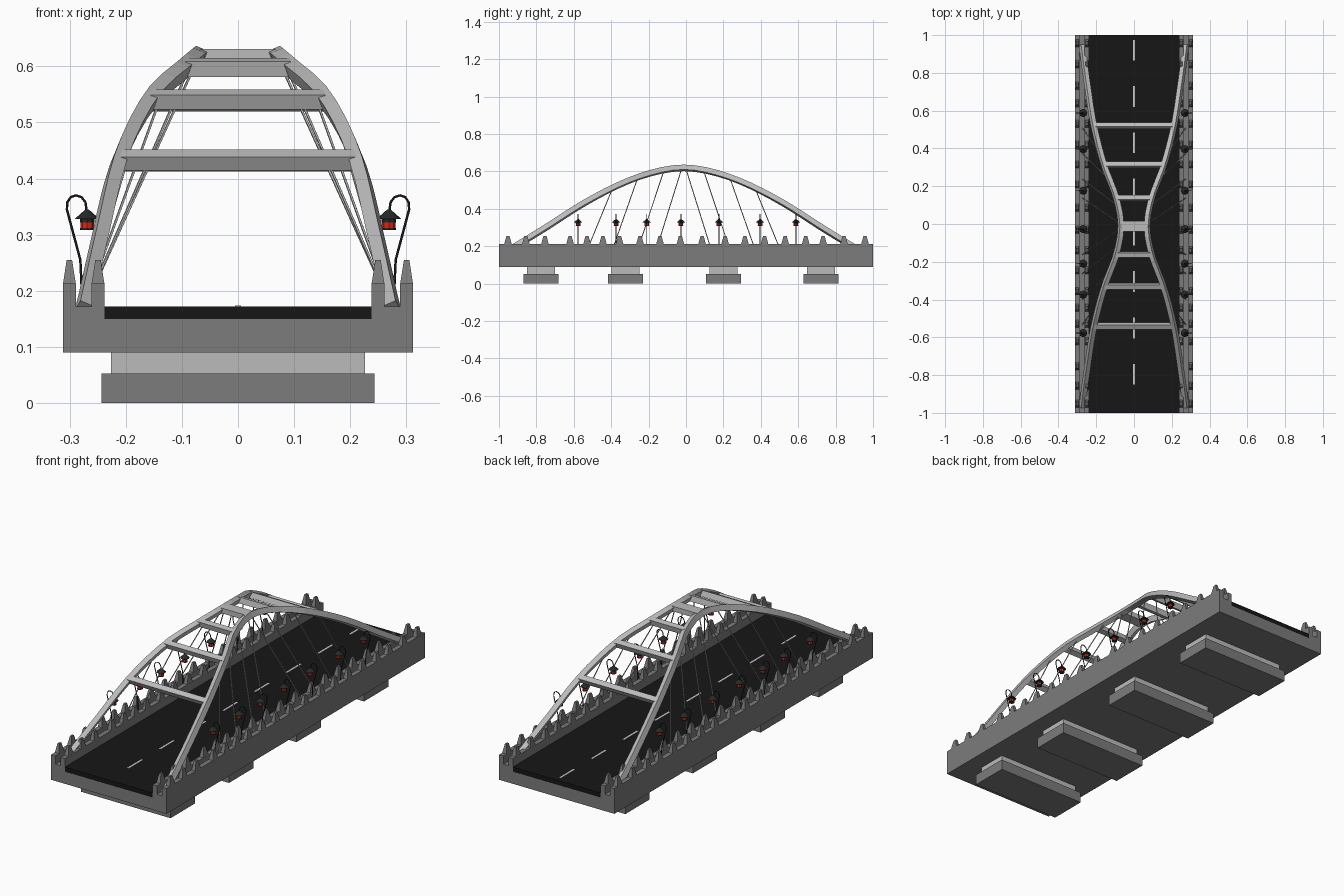
import bpy, bmesh, math
from mathutils import Vector, Matrix

if "Cube" in bpy.data.objects:
    bpy.data.objects.remove(bpy.data.objects["Cube"])


def material(name, color):
    m = bpy.data.materials.new(name)
    m.diffuse_color = color
    m.use_nodes = True
    m.node_tree.nodes["Principled BSDF"].inputs["Base Color"].default_value = m.diffuse_color
    return m


BLACK = material("asphalt", (0.008, 0.008, 0.008, 1))
WHITE = material("paint", (0.8, 0.8, 0.8, 1))
IRON = material("dark_iron", (0.02, 0.022, 0.022, 1))
RED = material("red_glass", (0.7, 0.02, 0.01, 1))
LIGHT = material("light_steel", (0.5, 0.5, 0.5, 1))
STONE = material("stone", (0.2, 0.2, 0.2, 1))


def finish(name, bm, mat=None):
    bmesh.ops.recalc_face_normals(bm, faces=bm.faces)
    me = bpy.data.meshes.new(name)
    bm.to_mesh(me)
    bm.free()
    ob = bpy.data.objects.new(name, me)
    bpy.context.collection.objects.link(ob)
    if mat:
        me.materials.append(mat)
    return ob


def box(bm, x0, x1, y0, y1, z0, z1, taper=1.0, rot=0.0):
    """Box by limits, optional top taper and tilt around x."""
    c = Vector(((x0 + x1) / 2, (y0 + y1) / 2, (z0 + z1) / 2))
    size = (x1 - x0, y1 - y0, z1 - z0)
    vs = bmesh.ops.create_cube(bm, size=1)["verts"]
    for v in vs:
        k = taper if v.co.z > 0 else 1
        p = Vector((v.co.x * size[0] * k, v.co.y * size[1] * k, v.co.z * size[2]))
        v.co = Matrix.Rotation(rot, 3, "X") @ p + c


def tube(bm, pts, r, sides=6):
    """Round bar along a path of points."""
    rings = []
    for i, p in enumerate(pts):
        t = (pts[min(i + 1, len(pts) - 1)] - pts[max(i - 1, 0)]).normalized()
        a = t.cross(Vector((0.1, 1, 0.05))).normalized()
        b = t.cross(a)
        rings.append([bm.verts.new(p + r * (a * math.cos(k * math.tau / sides) + b * math.sin(k * math.tau / sides)))
                      for k in range(sides)])
    skin(bm, rings)


def skin(bm, rings):
    n = len(rings[0])
    for r0, r1 in zip(rings, rings[1:]):
        for k in range(n):
            bm.faces.new((r0[k], r0[(k + 1) % n], r1[(k + 1) % n], r1[k]))
    bm.faces.new(rings[0])
    bm.faces.new(rings[-1])


# Deck: U-channel profile along both edges, extruded lengthways
half = [(0.312, 0.09), (0.312, 0.213), (0.289, 0.213), (0.289, 0.172),
        (0.261, 0.172), (0.261, 0.213), (0.238, 0.213), (0.238, 0.15)]
profile = half + [(-x, z) for x, z in reversed(half)]
bm = bmesh.new()
skin(bm, [[bm.verts.new((x, y, z)) for x, z in profile] for y in (-1, 1)])
finish("deck", bm, STONE)

# Road surface and centre dashes
bm = bmesh.new()
box(bm, -0.238, 0.238, -1, 1, 0.149, 0.172)
finish("road", bm, BLACK)
bm = bmesh.new()
for i in range(8):
    y = 0.92 - 0.245 * i
    box(bm, -0.005, 0.005, y - 0.055, y + 0.055, 0.17, 0.1735)
finish("lane_dashes", bm, WHITE)

# Tapered posts on the inner and outer parapets
bm = bmesh.new()
for y in (-0.952, -0.856, -0.754, -0.62, -0.529, -0.444, -0.355, -0.246, -0.139, -0.03,
          0.086, 0.209, 0.315, 0.42, 0.53, 0.64, 0.733, 0.845, 0.957):
    for s in (-1, 1):
        for x in (0.2495, 0.3005):
            box(bm, s * x - 0.0115, s * x + 0.0115, y - 0.02, y + 0.02, 0.212, 0.255, 0.42)
finish("parapet_posts", bm, STONE)

# Stepped piers
caps, feet = bmesh.new(), bmesh.new()
for y in (-0.775, -0.323, 0.2, 0.722):
    box(caps, -0.226, 0.226, y - 0.075, y + 0.075, 0.053, 0.091)
    box(feet, -0.243, 0.243, y - 0.094, y + 0.094, 0, 0.053)
finish("pier_caps", caps, LIGHT)
finish("pier_footings", feet, STONE)

# Arch centre line: distance from crown, x, z
CY = -0.012
KEYS = [(0, 0.069, 0.619), (0.15, 0.094, 0.598), (0.32, 0.157, 0.54), (0.53, 0.212, 0.432),
        (0.75, 0.247, 0.292), (0.955, 0.275, 0.167)]
full = [(-d, x, z) for d, x, z in reversed(KEYS[1:])] + KEYS


def arch(d):
    """Smooth point on the right arch at signed distance d from the crown."""
    i = max(k for k in range(len(full) - 1) if full[k][0] <= d + 1e-6)

    def slope(k, c):
        a, b = full[max(k - 1, 0)], full[min(k + 1, len(full) - 1)]
        return (b[c] - a[c]) / (b[0] - a[0])
    h = full[i + 1][0] - full[i][0]
    t = (d - full[i][0]) / h
    out = []
    for c in (1, 2):
        out.append((2 * t**3 - 3 * t**2 + 1) * full[i][c] + (t**3 - 2 * t**2 + t) * h * slope(i, c)
                   + (3 * t**2 - 2 * t**3) * full[i + 1][c] + (t**3 - t**2) * h * slope(i + 1, c))
    return Vector((out[0], CY + d, out[1]))


# Two inward leaning arches
N = 32
for s, name in ((1, "arch_right"), (-1, "arch_left")):
    bm = bmesh.new()
    pts = [arch(-0.955 + 1.91 * i / N) for i in range(N + 1)]
    rings = []
    for i, p in enumerate(pts):
        t = (pts[min(i + 1, N)] - pts[max(i - 1, 0)]).normalized()
        side = t.cross(Vector((-0.42, 0, 1))).normalized()
        up = side.cross(t)
        ring = [p + side * a * 0.012 + up * b * 0.014 for a, b in ((-1, -1), (1, -1), (1, 1), (-1, 1))]
        rings.append([bm.verts.new((s * q.x, q.y, max(q.z, 0.165))) for q in ring])
    skin(bm, rings)
    finish(name, bm, LIGHT)

# Cross beams tilted with the arch, plus crown plate
bm = bmesh.new()
for d in (-0.528, -0.318, -0.15, 0.15, 0.325, 0.532):
    p = arch(d)
    t = arch(d + 0.02) - arch(d - 0.02)
    box(bm, -p.x, p.x, p.y - 0.013, p.y + 0.013, p.z - 0.014, p.z + 0.014, 1, math.atan2(t.z, t.y))
box(bm, -0.07, 0.07, CY - 0.028, CY + 0.028, 0.606, 0.631)
finish("cross_beams", bm, LIGHT)

# Hanger cables
bm = bmesh.new()
for foot, top in ((0.15, 0.01), (0.25, 0.105), (0.385, 0.245), (0.52, 0.38)):
    for e in (-1, 1):
        p = arch(e * top)
        for s in (-1, 1):
            tube(bm, [Vector((s * 0.273, CY + e * foot, 0.171)), Vector((s * p.x, p.y, p.z))], 0.0025, 5)
finish("hanger_cables", bm, LIGHT)

# Hooked lamp posts with lanterns
poles, roofs, glass = bmesh.new(), bmesh.new(), bmesh.new()
path = [(0.277, 0.171), (0.281, 0.255), (0.293, 0.3), (0.305, 0.345), (0.304, 0.358), (0.298, 0.367),
        (0.289, 0.37), (0.279, 0.367), (0.272, 0.358), (0.269, 0.338)]


def drum(bm, x, y, z0, z1, r0, r1):
    bmesh.ops.create_cone(bm, cap_ends=True, segments=8, radius1=r0, radius2=r1, depth=z1 - z0,
                          matrix=Matrix.Translation((x, y, (z0 + z1) / 2)))


for y in (-0.577, -0.374, -0.21, -0.027, 0.176, 0.396, 0.588):
    for s in (-1, 1):
        tube(poles, [Vector((s * x, y, z)) for x, z in path], 0.0022)
        drum(poles, s * 0.277, y, 0.171, 0.185, 0.006, 0.004)
        x = s * 0.269
        drum(roofs, x, y, 0.328, 0.345, 0.022, 0.003)
        drum(roofs, x, y, 0.322, 0.329, 0.013, 0.013)
        drum(glass, x, y, 0.311, 0.323, 0.012, 0.012)
        drum(roofs, x, y, 0.308, 0.312, 0.013, 0.013)
finish("lamp_poles", poles, IRON)
finish("lantern_frames", roofs, IRON)
finish("lantern_glass", glass, RED)
